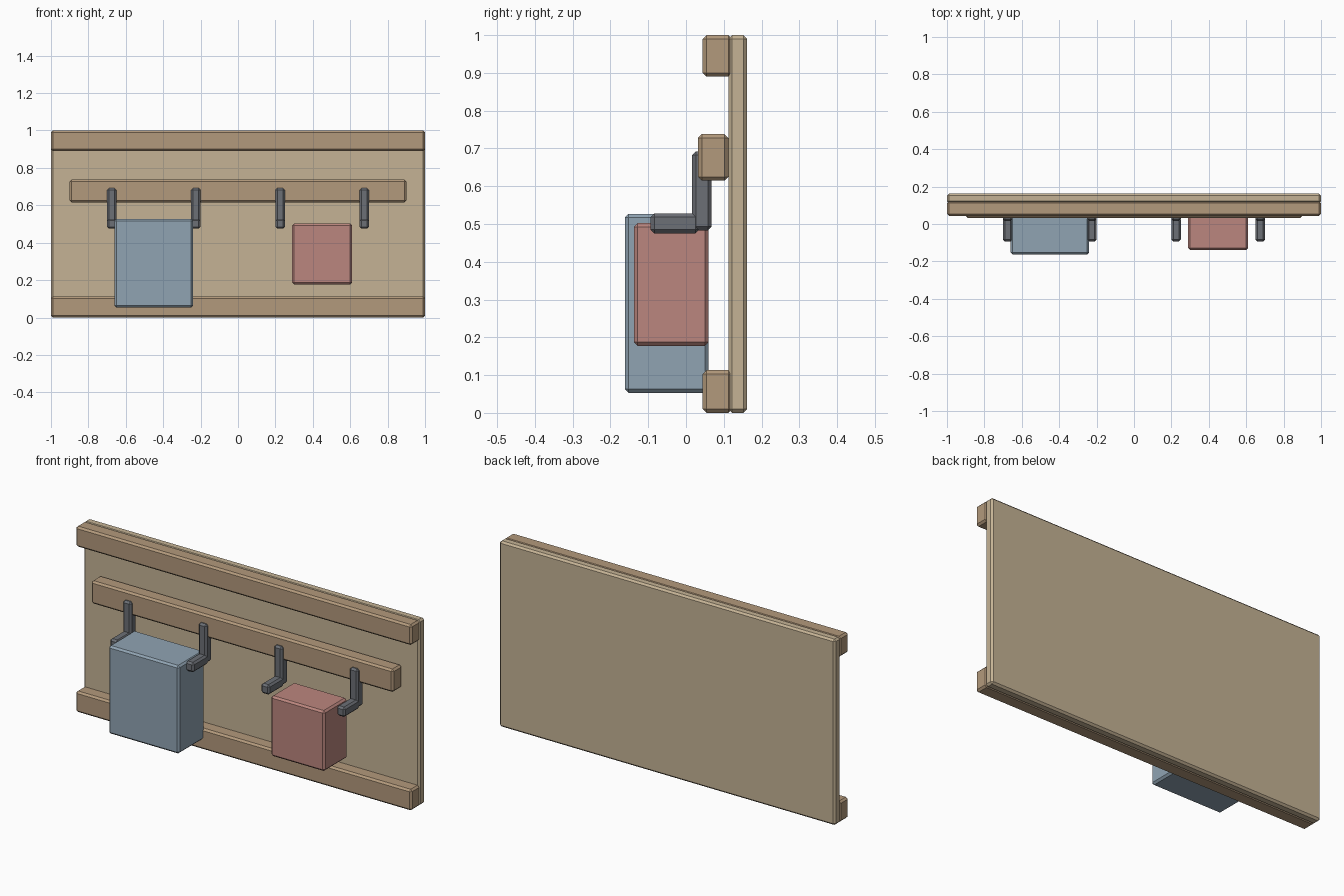
import bpy, bmesh

if "Cube" in bpy.data.objects:
    bpy.data.objects.remove(bpy.data.objects["Cube"])

def material(name, rgb):
    m = bpy.data.materials.new(name)
    m.diffuse_color = (*rgb, 1)
    m.use_nodes = True
    m.node_tree.nodes["Principled BSDF"].inputs["Base Color"].default_value = m.diffuse_color
    return m

panel_tan = material("panel_tan", (0.56, 0.45, 0.30))
rail_wood = material("rail_wood", (0.45, 0.32, 0.20))
hook_steel = material("hook_steel", (0.15, 0.16, 0.18))
bag_blue = material("bag_blue", (0.28, 0.37, 0.45))
bag_red = material("bag_red", (0.50, 0.24, 0.21))

def box(name, x, y, z, mat, bevel=0.01):
    """Chamfered box from (min, max) ranges on each axis."""
    bm = bmesh.new()
    bmesh.ops.create_cube(bm, size=1)
    for v in bm.verts:
        v.co = [r[0] if c < 0 else r[1] for c, r in zip(v.co, (x, y, z))]
    bmesh.ops.bevel(bm, geom=bm.edges[:], offset=bevel, segments=1,
                    affect='EDGES', profile=0.5)
    me = bpy.data.meshes.new(name)
    bm.to_mesh(me)
    bm.free()
    me.materials.append(mat)
    ob = bpy.data.objects.new(name, me)
    bpy.context.collection.objects.link(ob)
    return ob

# Back panel with top and bottom rails
box("back_panel", (-1, 1), (0.112, 0.162), (0, 1), panel_tan)
box("top_rail", (-1, 1), (0.044, 0.122), (0.89, 1), rail_wood)
box("bottom_rail", (-1, 1), (0.044, 0.122), (0, 0.113), rail_wood)

# Rail carrying the hooks
box("hook_rail", (-0.9, 0.9), (0.032, 0.112), (0.615, 0.738), rail_wood)

# Four L-shaped hooks
for i, cx in enumerate((-0.675, -0.225, 0.225, 0.675), 1):
    x = (cx - 0.025, cx + 0.025)
    box(f"hook_stem_{i}", x, (0.016, 0.068), (0.483, 0.692), hook_steel)
    box(f"hook_arm_{i}", x, (-0.094, 0.035), (0.475, 0.528), hook_steel)

# Hanging bags
box("large_bag", (-0.66, -0.24), (-0.162, 0.06), (0.053, 0.527), bag_blue)
box("small_bag", (0.29, 0.61), (-0.138, 0.06), (0.177, 0.502), bag_red)
